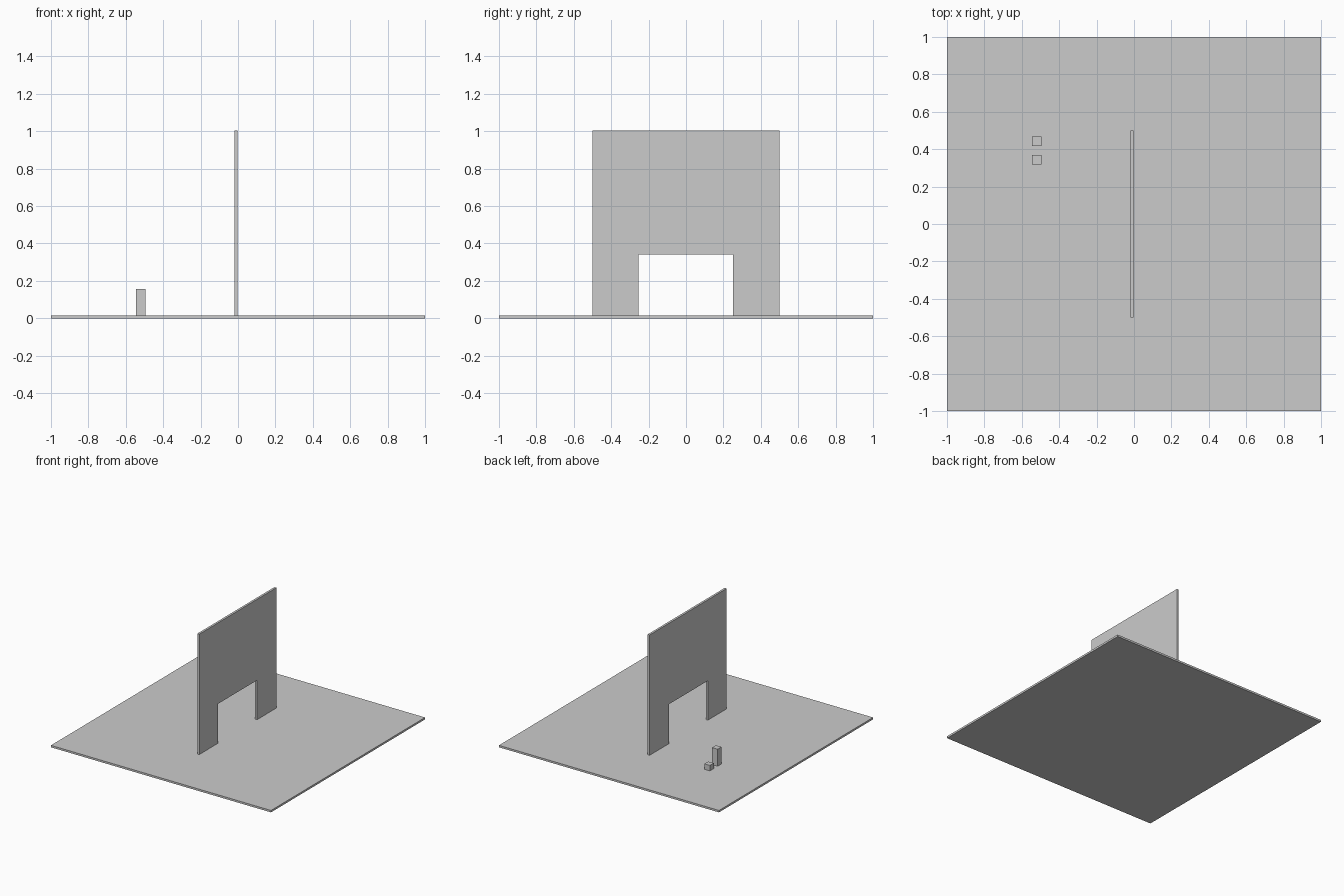
import bpy
import bmesh

cube = bpy.data.objects.get("Cube")
if cube:
    bpy.data.objects.remove(cube, do_unlink=True)

# Single plain grey
grey = bpy.data.materials.new("plain_grey")
grey.use_nodes = True
colour = (0.6, 0.6, 0.6, 1)
grey.diffuse_color = colour
grey.node_tree.nodes["Principled BSDF"].inputs["Base Color"].default_value = colour

FLOOR = 0.016


def extrude_profile(name, points, offset):
    """Flat polygon extruded along an offset into a closed solid."""
    bm = bmesh.new()
    face = bm.faces.new([bm.verts.new(p) for p in points])
    grown = bmesh.ops.extrude_face_region(bm, geom=[face], use_keep_orig=True)
    verts = [v for v in grown["geom"] if isinstance(v, bmesh.types.BMVert)]
    bmesh.ops.translate(bm, verts=verts, vec=offset)
    bmesh.ops.recalc_face_normals(bm, faces=bm.faces)
    mesh = bpy.data.meshes.new(name)
    bm.to_mesh(mesh)
    bm.free()
    mesh.materials.append(grey)
    obj = bpy.data.objects.new(name, mesh)
    bpy.context.collection.objects.link(obj)
    return obj


def block(name, x, y, z, width, depth, height):
    """Box centred on x, y with its underside at z."""
    w, d = width / 2, depth / 2
    corners = [(x - w, y - d, z), (x + w, y - d, z), (x + w, y + d, z), (x - w, y + d, z)]
    return extrude_profile(name, corners, (0, 0, height))


# Ground slab
block("ground_slab", 0, 0, 0, 2, 2, FLOOR)

# Upright wall with a doorway
outline = [(-0.5, FLOOR), (-0.5, 1.005), (0.5, 1.005), (0.5, FLOOR),
           (0.25, FLOOR), (0.25, 0.34), (-0.255, 0.34), (-0.255, FLOOR)]
extrude_profile("doorway_wall", [(-0.02, y, z) for y, z in outline], (0.018, 0, 0))

# Two small posts beside the wall
for name, y, height in (("tall_post", 0.343, 0.14), ("short_post", 0.443, 0.045)):
    block(name, -0.52, y, FLOOR, 0.05, 0.05, height)
